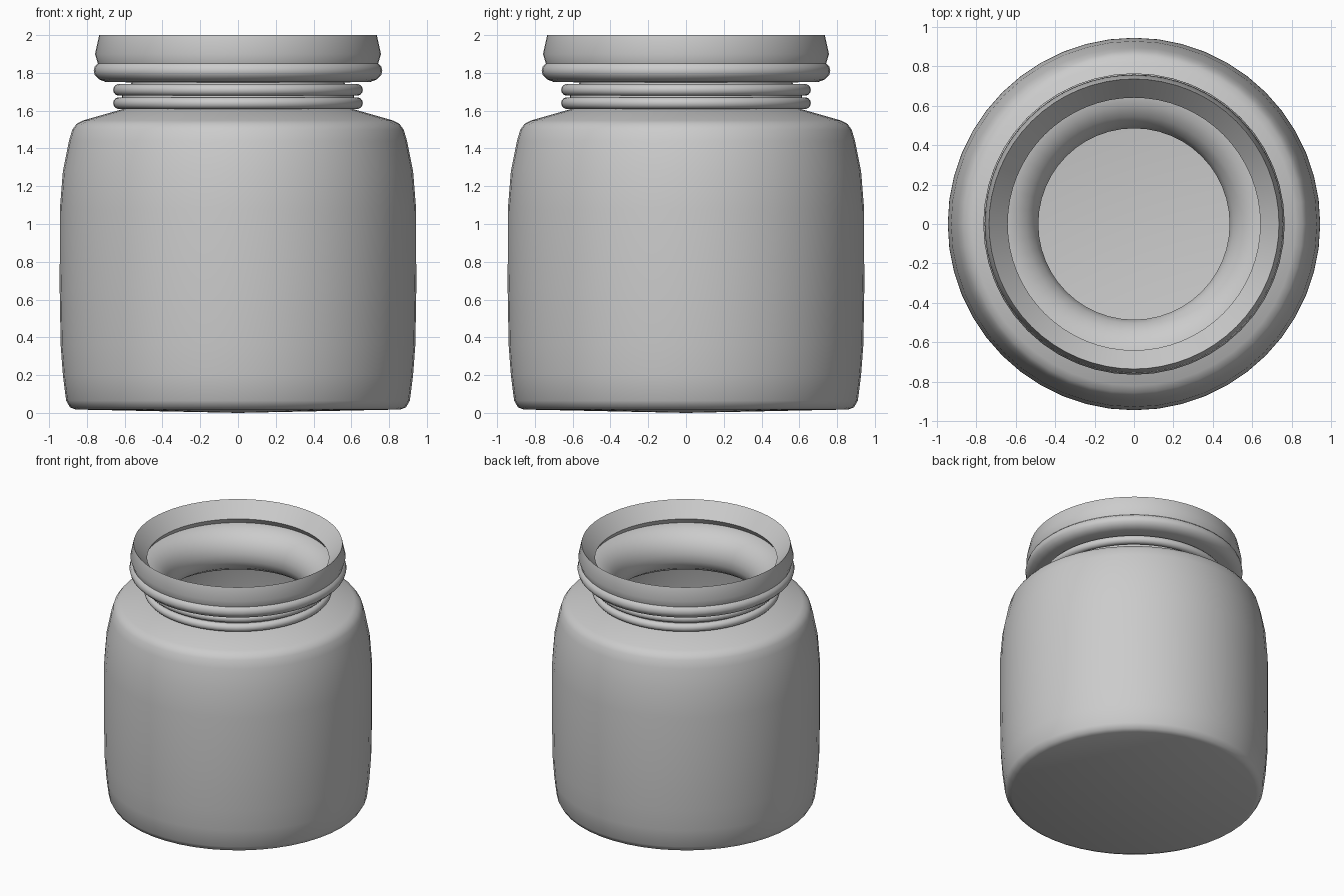
import bpy, bmesh, math

if "Cube" in bpy.data.objects:
    bpy.data.objects.remove(bpy.data.objects["Cube"])


def finish(obj, angle=40):
    bpy.ops.object.select_all(action='DESELECT')
    obj.select_set(True)
    bpy.context.view_layer.objects.active = obj
    bpy.ops.object.shade_smooth_by_angle(angle=math.radians(angle))


def lathe(name, profile, segments=48, closed=False):
    """Spin an (radius, height) profile around z."""
    bm = bmesh.new()
    verts = [bm.verts.new((r, 0, z)) for r, z in profile]
    pairs = list(zip(verts, verts[1:]))
    if closed:
        pairs.append((verts[-1], verts[0]))
    edges = [bm.edges.new(p) for p in pairs]
    bmesh.ops.spin(bm, geom=verts + edges, cent=(0, 0, 0), axis=(0, 0, 1),
                   angle=math.tau, steps=segments, use_merge=True)
    bmesh.ops.remove_doubles(bm, verts=bm.verts, dist=0.0005)
    bmesh.ops.recalc_face_normals(bm, faces=bm.faces)
    mesh = bpy.data.meshes.new(name)
    bm.to_mesh(mesh)
    bm.free()
    obj = bpy.data.objects.new(name, mesh)
    bpy.context.collection.objects.link(obj)
    finish(obj)
    return obj


# Hollow jar: outer wall, shoulder, neck, then back down the inside
outer = [(0, 0), (0.86, 0.018), (0.89, 0.03), (0.91, 0.065), (0.927, 0.2),
         (0.939, 0.36), (0.944, 0.65), (0.943, 1.08), (0.927, 1.28),
         (0.895, 1.44), (0.877, 1.5), (0.855, 1.53), (0.82, 1.548),
         (0.61, 1.608), (0.57, 1.615), (0.565, 1.75)]
bead = [(0.70, 1.752), (0.735, 1.765), (0.758, 1.788), (0.764, 1.81),
        (0.758, 1.835), (0.742, 1.85)]
inner = [(0.66, 1.85), (0.60, 1.835), (0.545, 1.8), (0.505, 1.75),
         (0.485, 1.69), (0.485, 1.63), (0.51, 1.57), (0.57, 1.53),
         (0.74, 1.48), (0.81, 1.43), (0.855, 1.25), (0.87, 1.08),
         (0.87, 0.65), (0.85, 0.2), (0.81, 0.1), (0.76, 0.085), (0, 0.08)]
lathe("jar_body", outer + bead + inner)

# Funnel-shaped rim above the neck bead
lathe("rim_collar", [(0.742, 1.85), (0.757, 1.90), (0.735, 2.0),
                     (0.64, 1.89), (0.665, 1.85)], 64, closed=True)

# Two thread rings around the neck
for i, z in enumerate((1.64, 1.71)):
    bpy.ops.mesh.primitive_torus_add(major_radius=0.63, minor_radius=0.031,
                                     major_segments=64, minor_segments=14,
                                     location=(0, 0, z))
    ring = bpy.context.object
    ring.name = f"thread_ring_{i + 1}"
    finish(ring)

# Neck sleeve that carries the rings
lathe("neck_sleeve", [(0.56, 1.61), (0.62, 1.61), (0.61, 1.73), (0.56, 1.73)],
      64, closed=True)
